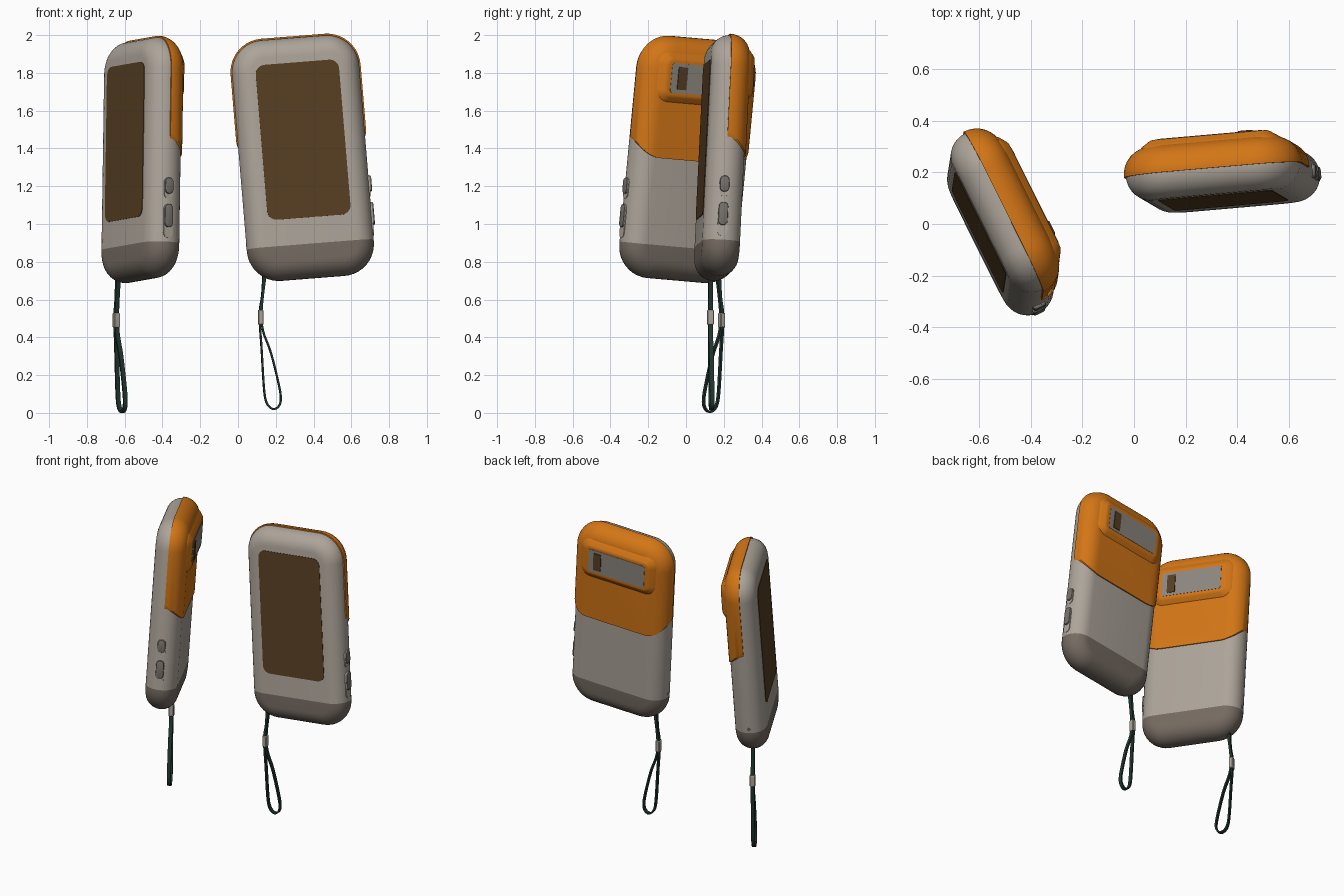
import bpy, bmesh, math
from mathutils import Matrix, Vector

if "Cube" in bpy.data.objects:
    bpy.data.objects.remove(bpy.data.objects["Cube"])


def material(name, rgb):
    m = bpy.data.materials.new(name)
    m.diffuse_color = (*rgb, 1)
    m.use_nodes = True
    m.node_tree.nodes["Principled BSDF"].inputs["Base Color"].default_value = m.diffuse_color
    return m


BODY = material("warm_grey", (0.42, 0.375, 0.325))
CAP = material("dark_taupe", (0.18, 0.147, 0.122))
ORANGE = material("orange", (0.65, 0.18, 0.008))
BROWN = material("dark_brown", (0.097, 0.050, 0.017))
BUTTON = material("button_grey", (0.18, 0.165, 0.145))
WINDOW = material("window_grey", (0.27, 0.245, 0.215))
GREEN = material("dark_green", (0.015, 0.035, 0.028))

HW, HH, EDGE, CORNER = 0.3385, 0.64, 0.10, 0.17   # half width, half height, edge and corner radii


def rrect(cx, cz, hw, hh, r, r_low=None, n=10):
    """Rounded rectangle in the xz plane."""
    low = r if r_low is None else r_low
    pts = []
    for k, (sx, sz) in enumerate([(1, 1), (-1, 1), (-1, -1), (1, -1)]):
        rad = r if sz > 0 else low
        for i in range(n + 1):
            a = math.pi / 2 * (k + i / n)
            pts.append((cx + sx * (hw - rad) + rad * math.cos(a),
                        cz + sz * (hh - rad) + rad * math.sin(a)))
    return pts


def finish(name, bm, mat, matrix, angle=35):
    bmesh.ops.recalc_face_normals(bm, faces=bm.faces)
    me = bpy.data.meshes.new(name)
    bm.to_mesh(me)
    bm.free()
    for m in (mat if isinstance(mat, list) else [mat]):
        me.materials.append(m)
    ob = bpy.data.objects.new(name, me)
    bpy.context.collection.objects.link(ob)
    ob.matrix_world = matrix
    smooth(me, angle)
    return ob


def smooth(me, angle=35):
    for p in me.polygons:
        p.use_smooth = True
    me.set_sharp_from_angle(angle=math.radians(angle))


def stack(loops):
    """Skin a list of (y, outline) loops and close both ends."""
    bm = bmesh.new()
    rings = [[bm.verts.new((x, y, z)) for x, z in pts] for y, pts in loops]
    for a, b in zip(rings, rings[1:]):
        for i in range(len(a)):
            j = (i + 1) % len(a)
            bm.faces.new((a[i], a[j], b[j], b[i]))
    bm.faces.new(rings[0])
    bm.faces.new(rings[-1])
    return bm


def pill(off=0.0, n=16):
    """Slab with fully rounded edges, grown by off."""
    r = EDGE + off
    loops = []
    for i in range(n + 1):
        t = -math.pi / 2 + math.pi * i / n
        d = r * (1 - math.cos(t))
        loops.append((r * math.sin(t),
                      rrect(0, 0, HW + off - d, HH + off - d, CORNER + off - d)))
    return stack(loops)


def plate(name, y0, y1, outline_args, mat, matrix, bevel=0.0):
    cx, cz, hw, hh, r = outline_args
    loops = [(y0, rrect(*outline_args))]
    if bevel:
        loops.append((y1 - bevel, rrect(*outline_args)))
        loops.append((y1 - bevel * 0.3, rrect(cx, cz, hw - bevel * .3, hh - bevel * .3, r - bevel * .3)))
    loops.append((y1, rrect(cx, cz, hw - bevel, hh - bevel, r - bevel)))
    return finish(name, stack(loops), mat, matrix)


def ribbon(name, path, half_t, half_w, mat, matrix, sub=6):
    """Flat band swept along a smoothed path in the xz plane."""
    P = [Vector(p) for p in path]
    P = [2 * P[0] - P[1]] + P + [2 * P[-1] - P[-2]]
    pts = []
    for i in range(1, len(P) - 2):
        a, b, c, d = P[i - 1:i + 3]
        for k in range(sub):
            t = k / sub
            pts.append(0.5 * (2 * b + (c - a) * t + (2 * a - 5 * b + 4 * c - d) * t * t
                              + (3 * b - a - 3 * c + d) * t ** 3))
    pts.append(P[-2])
    bm = bmesh.new()
    rings = []
    for i, p in enumerate(pts):
        d = (pts[min(i + 1, len(pts) - 1)] - pts[max(i - 1, 0)]).normalized()
        nrm = Vector((-d.y, d.x)) * half_t
        rings.append([bm.verts.new((p.x + s * nrm.x, w * half_w, p.y + s * nrm.y))
                      for s, w in ((1, -1), (1, 1), (-1, 1), (-1, -1))])
    for a, b in zip(rings, rings[1:]):
        for i in range(4):
            j = (i + 1) % 4
            bm.faces.new((a[i], a[j], b[j], b[i]))
    bm.faces.new(rings[0])
    bm.faces.new(rings[-1])
    finish(name, bm, mat, matrix)


def device(tag, centre, yaw, anchor):
    rot = Matrix.Rotation(math.radians(yaw), 4, 'Z')
    M = (Matrix.Translation(centre) @ rot @ Matrix.Rotation(math.radians(-4.5), 4, 'Y')
         @ Matrix.Rotation(math.radians(-3.2), 4, 'X'))

    # body with the darker bottom cap
    bm = pill()
    bmesh.ops.bisect_plane(bm, geom=bm.verts[:] + bm.edges[:] + bm.faces[:],
                           plane_co=(0, 0, -0.46), plane_no=(0, 0, 1))
    for f in bm.faces:
        f.material_index = 1 if f.calc_center_median().z < -0.46 else 0
    finish(tag + "_body", bm, [BODY, CAP], M)

    # front screen
    plate(tag + "_screen", -EDGE - 0.003, -EDGE + 0.01, (0, 0.092, 0.222, 0.412, 0.05), BROWN, M)

    # orange cover wrapped over the upper back
    cover = finish(tag + "_back_cover", pill(0.008), ORANGE, Matrix())
    cutter = finish(tag + "_cover_cutter",
                    stack([(y, rrect(0, 0.4, HW + 0.010, 0.4, 0.02, 0.14)) for y in (-0.003, 0.3)]),
                    ORANGE, Matrix())
    mod = cover.modifiers.new("trim", 'BOOLEAN')
    mod.operation, mod.solver, mod.object = 'INTERSECT', 'EXACT', cutter
    dg = bpy.context.evaluated_depsgraph_get()
    me = bpy.data.meshes.new_from_object(cover.evaluated_get(dg))
    cover.modifiers.clear()
    cover.data = me
    smooth(me)
    cover.matrix_world = M
    bpy.data.objects.remove(cutter)

    # raised hump, window and inner sensor
    steps = [(0.100, 0.272, 0.137), (0.109, 0.264, 0.129), (0.115, 0.254, 0.119),
             (0.126, 0.238, 0.106), (0.131, 0.228, 0.097), (0.132, 0.218, 0.089)]
    finish(tag + "_window_hump",
           stack([(y, rrect(0, 0.43, w, h, h - 0.065)) for y, w, h in steps]), ORANGE, M, 60)
    plate(tag + "_window", 0.12, 0.134, (0, 0.43, 0.203, 0.079, 0.015), WINDOW, M)
    plate(tag + "_window_sensor", 0.12, 0.139, (0.138, 0.43, 0.027, 0.060, 0.006), BROWN, M)

    # side controls
    S = M @ Matrix.Translation((HW, 0, 0)) @ Matrix.Rotation(-math.pi / 2, 4, 'Z')
    for part, z, h, slot_z, slot_h in (("button", -0.163, 0.043, -0.175, 0.056),
                                       ("slider", -0.322, 0.062, -0.350, 0.090)):
        plate(f"{tag}_{part}_slot", -0.02, 0.002, (0.005, slot_z, 0.026, slot_h, 0.026), BODY, S)
        plate(f"{tag}_{part}", -0.02, 0.012, (0.005, z, 0.025, h, 0.025), BUTTON, S, 0.006)

    # small hole on the other side
    L = M @ Matrix.Translation((-HW, 0, 0)) @ Matrix.Rotation(math.pi / 2, 4, 'Z')
    plate(tag + "_side_hole", -0.01, 0.001, (0, -0.435, 0.011, 0.011, 0.011), CAP, L)

    # hanging wrist strap and its bead
    A = Matrix.Translation(anchor) @ rot
    path = [(.005, .74), (-.002, .62), (-.014, .54), (-.014, .46), (-.005, .33), (.008, .12),
            (.023, .045), (.055, .015), (.085, .028), (.097, .07), (.085, .15), (.045, .31),
            (.005, .42), (-.006, .5), (.000, .6), (.018, .74)]
    ribbon(tag + "_strap", path, 0.005, 0.012, GREEN, A)
    finish(tag + "_strap_bead",
           stack([(y, rrect(-0.010, 0.5, h, h + 0.025, 0.006))
                  for y, h in ((-.018, .010), (-.014, .014), (.014, .014), (.018, .010))]), BODY, A)


device("right_device", (0.344, 0.188, 1.349), 5, (0.13, 0.13, 0.006))
device("left_device", (-0.51, 0.004, 1.338), -63.5, (-0.64, 0.18, -0.009))
